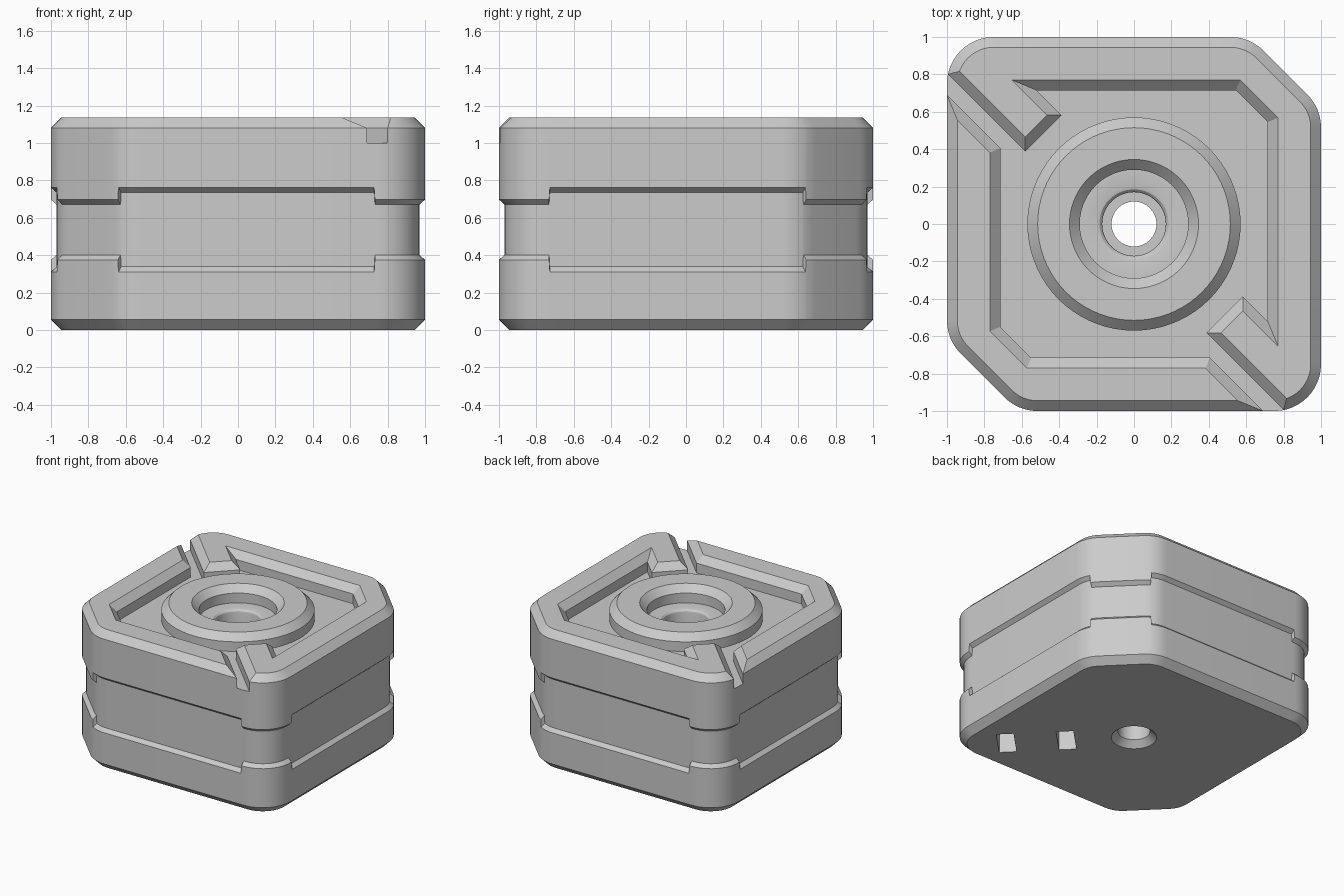
import bpy, bmesh
from math import sin, cos, radians, tau
from mathutils import Vector

TOP, FLOOR, CH, R = 1.135, 1.0, 0.055, 0.25

default = bpy.data.objects.get("Cube")
if default:
    bpy.data.objects.remove(default)

grey = bpy.data.materials.new("light_grey")
grey.use_nodes = True
grey.diffuse_color = (0.6, 0.6, 0.6, 1)
grey.node_tree.nodes["Principled BSDF"].inputs["Base Color"].default_value = (0.6, 0.6, 0.6, 1)


def loft(name, loops):
    """Closed solid through stacked loops of points, capped at both ends."""
    bm = bmesh.new()
    rings = [[bm.verts.new(p) for p in loop] for loop in loops]
    n = len(rings[0])
    for a, b in zip(rings, rings[1:]):
        for i in range(n):
            j = (i + 1) % n
            bm.faces.new((a[i], a[j], b[j], b[i]))
    bm.faces.new(rings[0][::-1])
    bm.faces.new(rings[-1])
    bmesh.ops.recalc_face_normals(bm, faces=bm.faces)
    mesh = bpy.data.meshes.new(name)
    bm.to_mesh(mesh)
    bm.free()
    mesh.materials.append(grey)
    obj = bpy.data.objects.new(name, mesh)
    bpy.context.collection.objects.link(obj)
    return obj


def lathe(name, profile, seg=72):
    return loft(name, [[(r * cos(tau * i / seg), r * sin(tau * i / seg), z)
                        for i in range(seg)] for r, z in profile])


def combine(target, tool, operation):
    mod = target.modifiers.new(operation, 'BOOLEAN')
    mod.object, mod.operation, mod.solver = tool, operation, 'EXACT'
    bpy.context.view_layer.objects.active = target
    bpy.ops.object.modifier_apply(modifier=mod.name)
    bpy.data.objects.remove(tool)


# Outline columns: arc centre, normal angle, and whether the side groove is wide
A, B = 0.75, 0.516
half = [(0.728, -A, -90, True), (0.732, -A, -90, False)]
half += [(A, -A, -90 + 7.5 * i, False) for i in range(13)]
half += [(A, -0.732, 0, False), (A, -0.728, 0, True)]
bend = [(0, True), (7.5, True), (15, True), (22.5, True), (29.5, True),
        (30.5, False), (37.5, False), (45, False)]
half += [(A, B, a, w) for a, w in bend]
half += [(B, A, 90 - a, w) for a, w in reversed(bend)]
columns = half + [(-x, -y, a + 180, w) for x, y, a, w in half]

# Body: chamfered block with a groove that narrows around the corners
wide = [(CH, 0), (0, CH), (0, 0.311), (0.03, 0.338), (0.03, 0.735), (0, 0.761),
        (0, TOP - CH), (CH, TOP)]
narrow = wide[:2] + [(0, 0.375), (0.03, 0.402), (0.03, 0.67), (0, 0.697)] + wide[6:]
loops = []
for level in range(len(wide)):
    loop = []
    for x, y, a, w in columns:
        inset, z = (wide if w else narrow)[level]
        loop.append((x + (R - inset) * cos(radians(a)),
                     y + (R - inset) * sin(radians(a)), z))
    loops.append(loop)
body = loft("block_body", loops)

# Recess in the top with two diagonal channels leading to the corners
side = [(-0.55, -0.715), (0.405, -0.715), (1.2, -1.51), (1.315, -1.51),
        (0.3875, -0.5825), (0.5825, -0.3875), (0.715, -0.52), (0.715, 0.545)]
outline = [Vector(p) for p in side + [(y, x) for x, y in reversed(side)]]


def expand(points, d, z):
    out = []
    for i, p in enumerate(points):
        e1 = (p - points[i - 1]).normalized()
        e2 = (points[(i + 1) % len(points)] - p).normalized()
        n1, n2 = Vector((e1.y, -e1.x)), Vector((e2.y, -e2.x))
        q = p + (n1 + n2) * (d / (1 + n1.dot(n2)))
        out.append((q.x, q.y, z))
    return out


recess = loft("recess_cutter", [expand(outline, 0, FLOOR), expand(outline, 0, TOP - CH),
                                expand(outline, CH + 0.03, TOP + 0.03)])
combine(body, recess, 'DIFFERENCE')

# Central round boss
hub = lathe("hub", [(0.57, 0.9), (0.57, TOP - CH), (0.515, TOP)])
combine(body, hub, 'UNION')

# Stepped bore with a rounded lip and a countersink underneath
bore = lathe("bore_cutter", [
    (0.22, -0.05), (0.12, 0.05), (0.12, 0.5), (0.17, 0.5), (0.17, 0.97),
    (0.174, 0.985), (0.185, 0.996), (0.2, FLOOR), (0.29, FLOOR),
    (0.29, TOP - CH), (0.345, TOP), (0.375, TOP + 0.03)])
combine(body, bore, 'DIFFERENCE')

# Two slots in the underside, along the diagonal
along, across = Vector((1, -1, 0)).normalized(), Vector((1, 1, 0)).normalized()
for d in (0.51, 0.96):
    corners = [along * (d + u * 0.065) + across * (v * 0.135)
               for u, v in ((-1, -1), (1, -1), (1, 1), (-1, 1))]
    slot = loft("slot_cutter", [[(c.x, c.y, z) for c in corners] for z in (-0.1, 0.2)])
    combine(body, slot, 'DIFFERENCE')

bpy.ops.object.select_all(action='DESELECT')
body.select_set(True)
bpy.context.view_layer.objects.active = body
bpy.ops.object.shade_smooth_by_angle(angle=radians(25))
